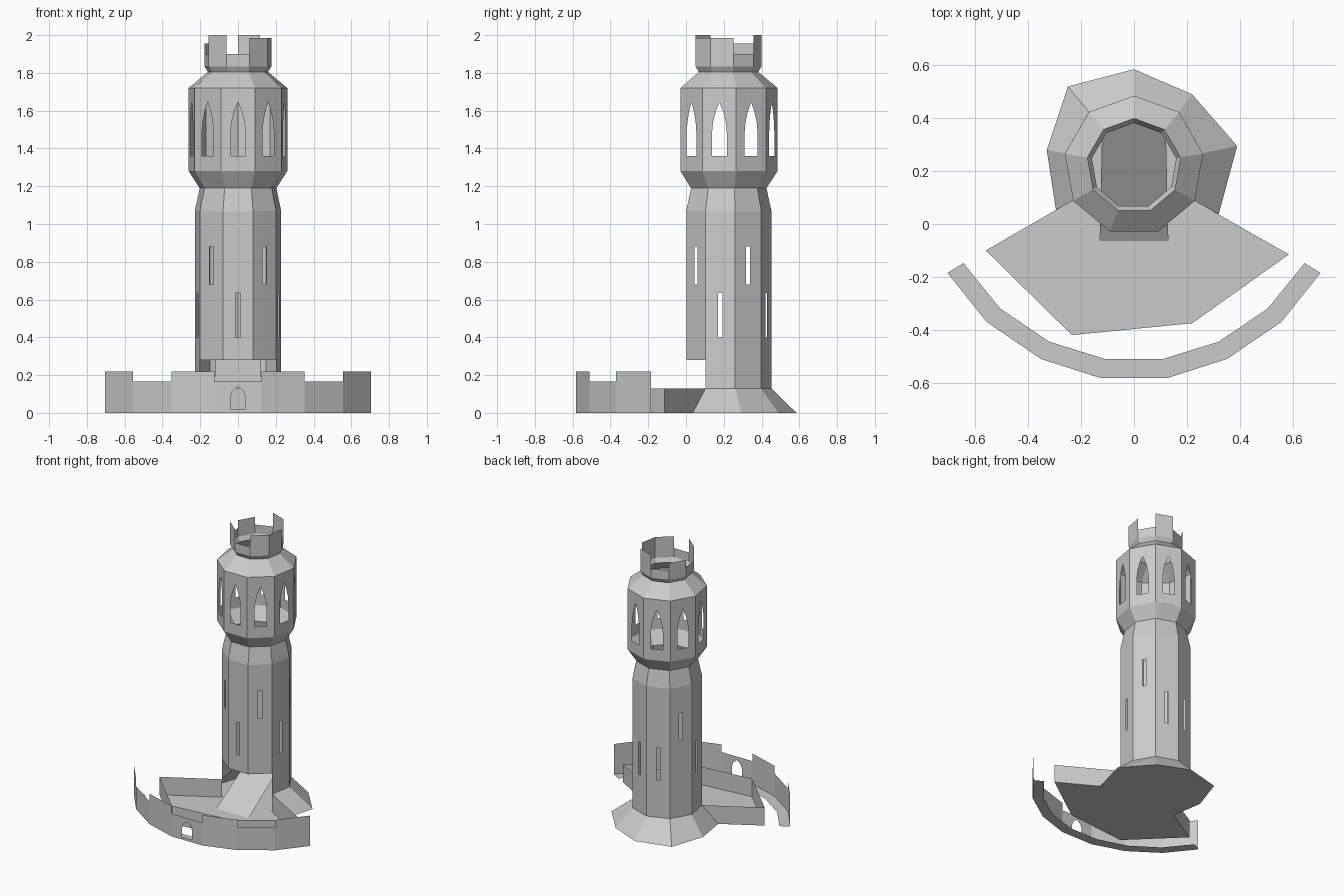
import bpy
from math import sin, cos, radians

if "Cube" in bpy.data.objects:
    bpy.data.objects.remove(bpy.data.objects["Cube"])

CY = 0.22          # tower axis offset
STEP = 40          # nine-sided tower


def make(name, faces):
    """Build one object from a list of face point loops, merging shared corners."""
    verts, index, polys = [], {}, []
    for f in faces:
        poly = []
        for p in f:
            k = tuple(round(c, 4) for c in p)
            if k not in index:
                index[k] = len(verts)
                verts.append(k)
            poly.append(index[k])
        polys.append(poly)
    me = bpy.data.meshes.new(name)
    me.from_pydata(verts, [], polys)
    me.update()
    ob = bpy.data.objects.new(name, me)
    bpy.context.collection.objects.link(ob)
    return ob


def ring(a, r, z):
    a = radians(a)
    return (r * sin(a), CY - r * cos(a), z)


def panel(p, q, z0, z1, hole=None):
    """Vertical wall from p to q; hole is a right-half outline (offset, z) from bottom to apex."""
    def at(t, z):
        return (p[0] + (q[0] - p[0]) * t, p[1] + (q[1] - p[1]) * t, z)
    if not hole:
        return [[at(0, z0), at(1, z0), at(1, z1), at(0, z1)]]
    length = ((q[0] - p[0]) ** 2 + (q[1] - p[1]) ** 2) ** 0.5
    b, t = hole[0][1], hole[-1][1]
    mid = [at(.5, b)]
    lf = [at(.5 - w / length, z) for w, z in hole]
    rt = [at(.5 + w / length, z) for w, z in hole]
    end = [at(.5, t)]
    left = [at(0, z0), at(.5, z0)] + mid + lf + end + [at(.5, z1), at(0, z1)]
    right = [at(.5, z0), at(1, z0), at(1, z1), at(.5, z1)] + end + rt[::-1] + mid
    # drop repeated apex points
    clean = lambda f: [v for i, v in enumerate(f) if v != f[i - 1]]
    return [clean(left), clean(right)]


def tower_panel(a, r, z0, z1, hole=None):
    return panel(ring(a - 20, r, 0), ring(a + 20, r, 0), z0, z1, hole)


def band(r0, z0, r1, z1):
    return [[ring(a - 20, r0, z0), ring(a + 20, r0, z0),
             ring(a + 20, r1, z1), ring(a - 20, r1, z1)] for a in range(0, 360, STEP)]


SIDES = range(0, 360, STEP)

# Shaft with staggered slits, the three front sides open at the bottom
shaft = []
for a in SIDES:
    z = 0.68 if a in (40, 120, 240, 320) else 0.40
    h = 0.20 if z > 0.5 else 0.235
    slit = [(0.0125, z), (0.0125, z + h)]
    shaft += tower_panel(a, 0.232, 0.28 if a in (0, 40, 320) else 0.13, 1.07, slit)
make("tower_shaft", shaft)

# Neck and flare under the lantern room
make("tower_neck", band(0.232, 1.07, 0.206, 1.19) + band(0.206, 1.19, 0.265, 1.28))

# Upper room with pointed windows
arch = [(0.04, 1.36), (0.04, 1.48), (0.034, 1.54), (0.02, 1.595), (0, 1.645)]
room = []
for a in SIDES:
    room += tower_panel(a, 0.265, 1.28, 1.72, arch)
make("upper_room", room)

# Sloping roof and crown with uneven merlons
make("roof", band(0.265, 1.72, 0.162, 1.805) + band(0.162, 1.805, 0.18, 1.835))
tops = {40: 1.985, 80: 1.985, 160: 2.0, 240: 1.955, 320: 2.0}
crown = []
for a in SIDES:
    crown += tower_panel(a, 0.18, 1.835, 1.9)
    if a in tops:
        crown += tower_panel(a, 0.18, 1.9, tops[a])
make("crown_battlement", crown)

# Irregular spreading foot around the back
foot = [(0.32, 0.036), (0.39, 0.295), (0.22, 0.49), (0, 0.585),
        (-0.25, 0.52), (-0.33, 0.28), (-0.295, 0.053)]
faces = []
for i in range(6):
    a = 60 + i * STEP
    faces.append([(*foot[i], 0), (*foot[i + 1], 0),
                  ring(a + STEP, 0.232, 0.13), ring(a, 0.232, 0.13)])
make("tower_foot", faces)

# Forecourt walls and the floor plate under everything
court = [(-0.56, -0.1), (-0.235, -0.42), (0.22, -0.375), (0.585, -0.115)]
line = [ring(-60, 0.232, 0)[:2]] + court + [ring(60, 0.232, 0)[:2]]
faces = []
for p, q in zip(line, line[1:]):
    faces += panel(p, q, 0, 0.13)
make("forecourt_wall", faces)
make("floor_plate", [[(x, y, 0) for x, y in (court + foot)[::-1]]])

# Ramp leading up into the tower
make("entrance_ramp", [[(-0.13, -0.065, 0), (0.13, -0.065, 0),
                        (0.12, 0.38, 0.28), (-0.12, 0.38, 0.28)]])

# Curved outer wall with battlements, gate and ground strip
outer = [(0.125, -0.583), (0.352, -0.51), (0.557, -0.37), (0.705, -0.185)]
inner = [(0.11, -0.51), (0.32, -0.445), (0.505, -0.32), (0.645, -0.148)]
full = lambda pts: [(-x, y) for x, y in pts[::-1]] + pts
outer, inner = full(outer), full(inner)
gate = [(0.04, 0.02), (0.04, 0.085), (0.03, 0.115), (0, 0.14)]
wall, strip = [], []
for i in range(7):
    wall += panel(outer[i], outer[i + 1], 0, 0.165, gate if i == 3 else None)
    if i % 2 == 0:
        wall += panel(outer[i], outer[i + 1], 0.165, 0.22)
    strip.append([(*p, 0) for p in (outer[i], inner[i], inner[i + 1], outer[i + 1])])
make("outer_wall", wall)
make("outer_wall_base", strip)
